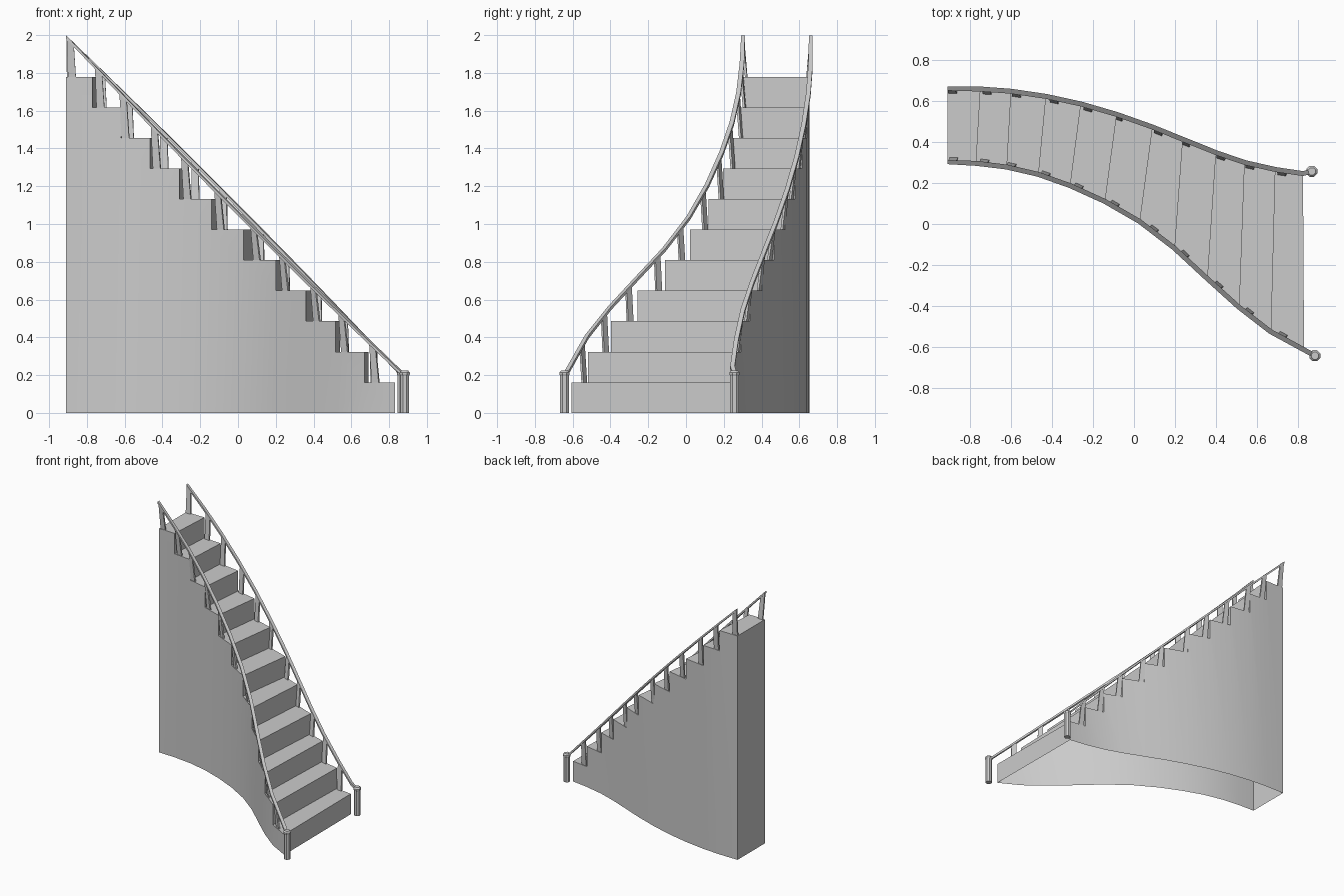
import bpy, bmesh, math
from mathutils import Vector

if "Cube" in bpy.data.objects:
    bpy.data.objects.remove(bpy.data.objects["Cube"])

RISE = 1.779 / 11
# plan outline at each riser, bottom step to top landing
FRONT = [(0.83, -0.605), (0.67, -0.518), (0.515, -0.398), (0.36, -0.258), (0.20, -0.11), (0.03, 0.02),
         (-0.14, 0.118), (-0.31, 0.195), (-0.465, 0.25), (-0.62, 0.286), (-0.77, 0.304), (-0.91, 0.31)]
BACK = [(0.825, 0.238), (0.69, 0.258), (0.54, 0.292), (0.40, 0.34), (0.238, 0.405), (0.09, 0.465),
        (-0.085, 0.527), (-0.26, 0.578), (-0.43, 0.615), (-0.60, 0.64), (-0.75, 0.651), (-0.91, 0.653)]


def finish(name, bm, smooth=None):
    bmesh.ops.remove_doubles(bm, verts=bm.verts, dist=1e-5)
    bmesh.ops.recalc_face_normals(bm, faces=bm.faces)
    me = bpy.data.meshes.new(name)
    bm.to_mesh(me)
    bm.free()
    ob = bpy.data.objects.new(name, me)
    bpy.context.collection.objects.link(ob)
    if smooth:
        bpy.ops.object.select_all(action='DESELECT')
        ob.select_set(True)
        bpy.context.view_layer.objects.active = ob
        bpy.ops.object.shade_smooth_by_angle(angle=math.radians(smooth))
    return ob


def face(bm, pts):
    bm.faces.new([bm.verts.new(p) for p in pts])


def loft(bm, rings):
    vs = [[bm.verts.new(p) for p in r] for r in rings]
    n = len(vs[0])
    for a, b in zip(vs, vs[1:]):
        for i in range(n):
            bm.faces.new((a[i], a[(i + 1) % n], b[(i + 1) % n], b[i]))
    bm.faces.new(vs[0][::-1])
    bm.faces.new(vs[-1])


# stepped body: treads, risers, two curved walls, open underneath
bm = bmesh.new()
for i in range(11):
    lo, hi = i * RISE, (i + 1) * RISE
    f0, f1, b0, b1 = FRONT[i], FRONT[i + 1], BACK[i], BACK[i + 1]
    face(bm, [(*f0, lo), (*b0, lo), (*b0, hi), (*f0, hi)])
    face(bm, [(*f0, hi), (*b0, hi), (*b1, hi), (*f1, hi)])
    for p, q in ((f0, f1), (b0, b1)):
        pts = [(*p, 0), (*q, 0), (*q, hi), (*p, hi)]
        if i:
            pts.append((*p, lo))
        face(bm, pts)
top = 11 * RISE
face(bm, [(*FRONT[-1], 0), (*BACK[-1], 0), (*BACK[-1], top), (*FRONT[-1], top)])
finish("stair_body", bm, 30)


def rail_path(edge, side, start, bow):
    # body edge pushed outward, starting at the newel post
    path = [Vector(start)]
    for i, p in enumerate(edge):
        a, b = Vector(edge[max(i - 1, 0)]), Vector(edge[min(i + 1, 11)])
        t = (b - a).normalized()
        path.append(Vector(p) + Vector((-t.y, t.x)) * side * 0.008)
    path[-1].x = -0.91
    x0 = start[0]
    out = []
    for p in path:
        t = (x0 - p.x) / (x0 + 0.91)
        out.append(Vector((p.x, p.y, 0.205 + 1.785 * t + bow * 4 * t * (1 - t))))
    return out


def at_x(path, x):
    for a, b in zip(path, path[1:]):
        if b.x <= x <= a.x:
            d = b - a
            return a + d * ((a.x - x) / (a.x - b.x)), Vector((d.x, d.y, 0)).normalized()


def build_side(label, edge, side, start, bow, post, xs):
    path = rail_path(edge, side, start, bow)
    # handrail
    bm = bmesh.new()
    rings = []
    for i, p in enumerate(path):
        d = path[min(i + 1, len(path) - 1)] - path[max(i - 1, 0)]
        n = Vector((-d.y, d.x, 0)).normalized() * 0.012
        if i == len(path) - 1:
            n = Vector((0, 0.010, 0)) * (1 if n.y > 0 else -1)
        u = Vector((0, 0, 0.009))
        rings.append([p - n - u, p + n - u, p + n + u, p - n + u])
    loft(bm, rings)
    finish(label + "_handrail", bm, 30)
    # flat balusters, leaning out from tread to rail
    bm = bmesh.new()
    for i, x in enumerate(xs):
        p, t = at_x(path, x)
        n = Vector((-t.y, t.x, 0)) * side
        foot = p - n * 0.018
        foot.z = (i + 1) * RISE
        rings = []
        for c, w, slope in ((foot, 0.021, 0), (p - t * -0.008, 0.019, 1)):
            ring = []
            for sa, sb in ((-1, -1), (1, -1), (1, 1), (-1, 1)):
                v = c + t * w * sa + n * 0.006 * sb
                if slope:
                    v.z = at_x(path, max(v.x, -0.9099))[0].z
                v.x = max(v.x, -0.909)
                ring.append(v)
            rings.append(ring)
        loft(bm, rings)
    finish(label + "_balusters", bm)
    # octagonal newel post with cap
    bm = bmesh.new()
    prof = [(0.025, 0), (0.025, 0.197), (0.029, 0.203), (0.029, 0.214), (0.019, 0.224)]
    loft(bm, [[(post[0] + r * math.cos(math.pi * (k + .5) / 4), post[1] + r * math.sin(math.pi * (k + .5) / 4), z)
               for k in range(8)] for r, z in prof])
    finish(label + "_newel_post", bm)


build_side("front", FRONT, 1, (0.872, -0.637), -0.02, (0.883, -0.643),
           [0.72, 0.555, 0.405, 0.24, 0.09, -0.10, -0.275, -0.435, -0.60, -0.73, -0.88])
build_side("back", BACK, -1, (0.86, 0.257), 0.02, (0.868, 0.257),
           [0.725, 0.57, 0.43, 0.26, 0.125, -0.07, -0.22, -0.385, -0.57, -0.715, -0.885])
